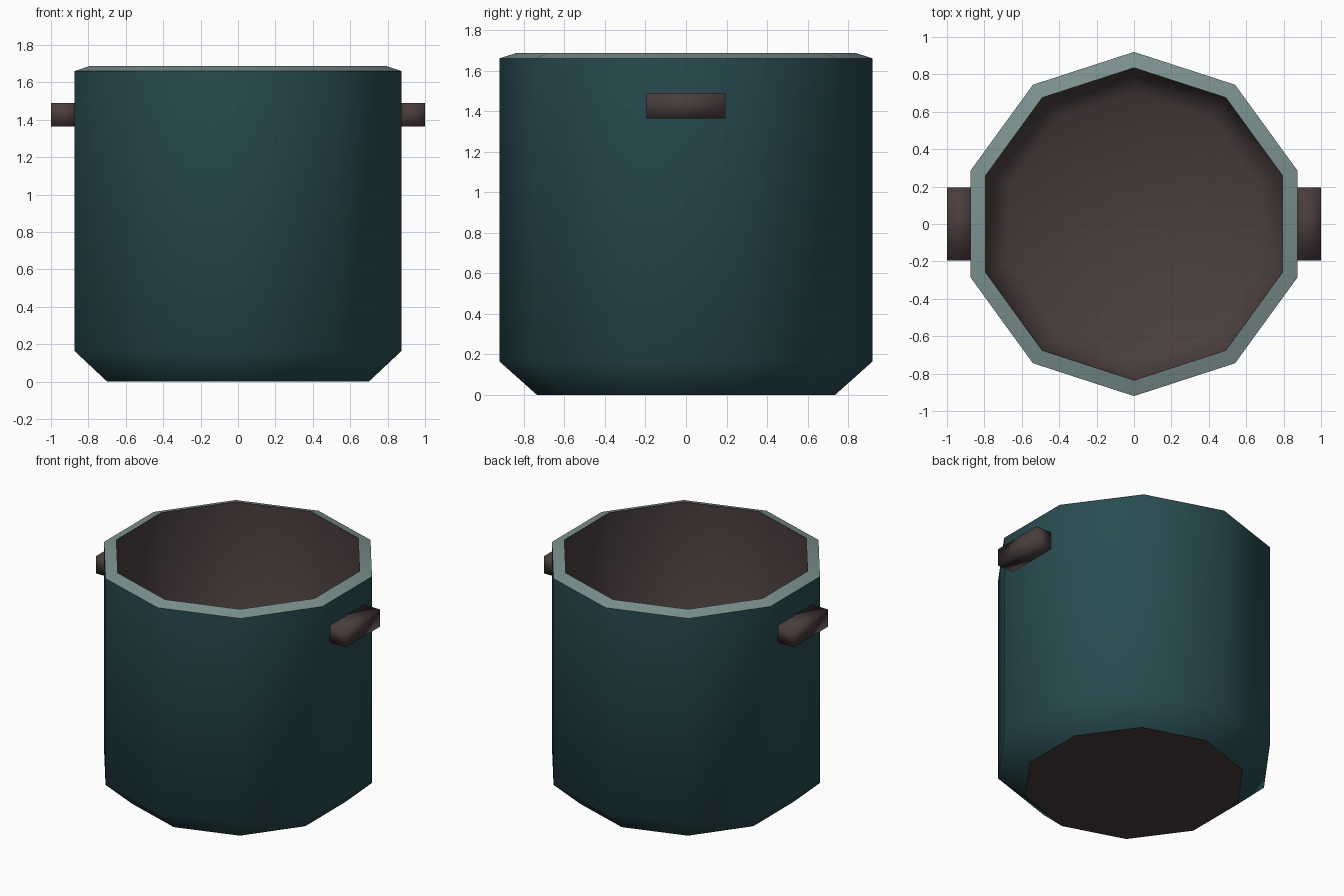
import bpy, bmesh, math

if "Cube" in bpy.data.objects:
    bpy.data.objects.remove(bpy.data.objects["Cube"])

SIDES = 10


def material(name, rgb):
    m = bpy.data.materials.new(name)
    m.diffuse_color = (*rgb, 1)
    m.use_nodes = True
    m.node_tree.nodes["Principled BSDF"].inputs["Base Color"].default_value = m.diffuse_color
    return m


TEAL = material("dark teal", (0.022, 0.072, 0.083))
RIM = material("pale grey teal", (0.20, 0.285, 0.275))
BROWN = material("dark brown", (0.068, 0.047, 0.047))


def finish(name, bm, mat, smooth=True):
    me = bpy.data.meshes.new(name)
    for f in bm.faces:
        f.smooth = smooth
    bm.to_mesh(me)
    bm.free()
    me.materials.append(mat)
    ob = bpy.data.objects.new(name, me)
    bpy.context.collection.objects.link(ob)
    return ob


def lathe(name, profile, mat, cap=False):
    """Ten-sided turned surface; profile runs so that faces point outward."""
    bm = bmesh.new()
    rings = []
    for r, z in profile:
        ring = []
        for i in range(SIDES):
            a = math.pi / 2 + 2 * math.pi * i / SIDES
            ring.append(bm.verts.new((r * math.cos(a), r * math.sin(a), z)))
        rings.append(ring)
    for lo, hi in zip(rings, rings[1:]):
        for i in range(SIDES):
            j = (i + 1) % SIDES
            bm.faces.new((lo[i], lo[j], hi[j], hi[i]))
    if cap:
        bm.faces.new(rings[-1])
    return finish(name, bm, mat)


# Outer wall with chamfered foot
lathe("pot_wall", [(0.735, 0), (0.92, 0.165), (0.92, 1.66)], TEAL)

# Sloping rim
lathe("pot_rim", [(0.92, 1.66), (0.835, 1.687)], RIM)

# Inner lining and floor
lathe("pot_inside", [(0.835, 1.687), (0.83, 0.18), (0.70, 0.08)], BROWN, cap=True)

# Flat underside
bm = bmesh.new()
ring = [bm.verts.new((0.735 * math.cos(a), 0.735 * math.sin(a), 0))
        for a in (math.pi / 2 - 2 * math.pi * i / SIDES for i in range(SIDES))]
bm.faces.new(ring)
finish("pot_underside", bm, BROWN, smooth=False)

# Block handles on both sides
for side, label in ((1, "right"), (-1, "left")):
    bm = bmesh.new()
    bmesh.ops.create_cube(bm, size=1)
    bmesh.ops.scale(bm, vec=(0.14, 0.39, 0.126), verts=bm.verts)
    bmesh.ops.translate(bm, vec=(side * 0.93, 0, 1.427), verts=bm.verts)
    finish(label + "_handle", bm, BROWN)
